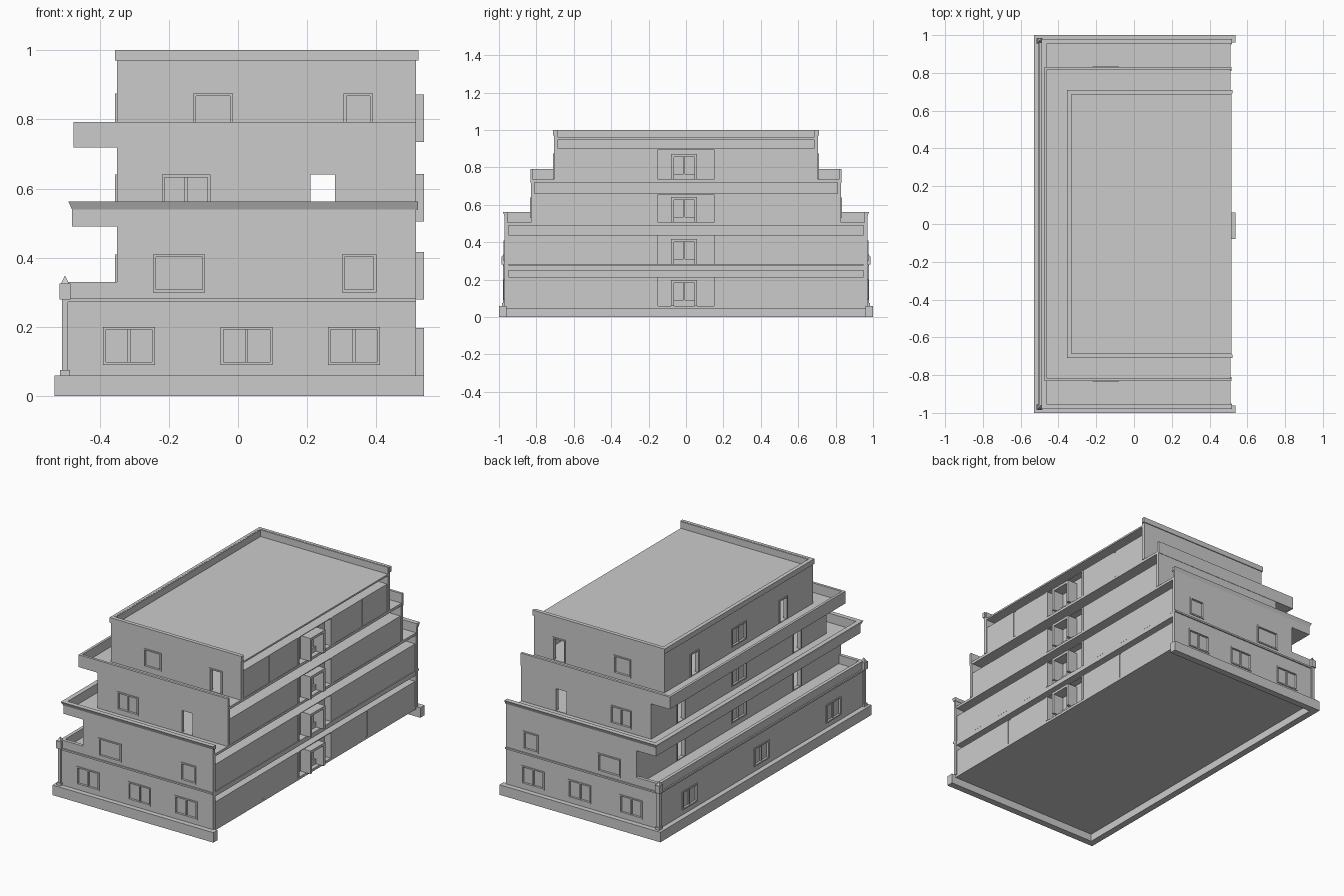
import bpy
import bmesh

cube = bpy.data.objects.get("Cube")
if cube:
    bpy.data.objects.remove(cube, do_unlink=True)

grey = bpy.data.materials.new("plain_grey")
grey.use_nodes = True
grey.diffuse_color = (0.6, 0.6, 0.6, 1)
grey.node_tree.nodes["Principled BSDF"].inputs["Base Color"].default_value = (0.6, 0.6, 0.6, 1)


def finish(name, bm):
    bmesh.ops.recalc_face_normals(bm, faces=bm.faces)
    mesh = bpy.data.meshes.new(name)
    bm.to_mesh(mesh)
    bm.free()
    mesh.materials.append(grey)
    obj = bpy.data.objects.new(name, mesh)
    bpy.context.collection.objects.link(obj)
    return obj


def add_loft(bm, low, z0, high, z1):
    """Closed solid between two outlines with matching points."""
    a = [bm.verts.new((x, y, z0)) for x, y in low]
    b = [bm.verts.new((x, y, z1)) for x, y in high]
    bm.faces.new(a[::-1])
    bm.faces.new(b)
    n = len(a)
    for i in range(n):
        j = (i + 1) % n
        bm.faces.new((a[i], a[j], b[j], b[i]))


def add_box(bm, x0, x1, y0, y1, z0, z1):
    outline = [(x0, y0), (x1, y0), (x1, y1), (x0, y1)]
    add_loft(bm, outline, z0, outline, z1)


def boxes(name, *specs):
    bm = bmesh.new()
    for spec in specs:
        add_box(bm, *spec)
    return finish(name, bm)


def u_outline(x0, x1, y, t):
    """Three-sided wall outline, open toward +x."""
    return [(x0, -y), (x1, -y), (x1, t - y), (x0 + t, t - y),
            (x0 + t, y - t), (x1, y - t), (x1, y), (x0, y)]


def u_wall(name, x0, x1, y, t, z0, z1, flare=0.0):
    bm = bmesh.new()
    add_loft(bm, u_outline(x0, x1, y, t), z0,
             u_outline(x0 - flare, x1, y + flare, t + flare), z1)
    return finish(name, bm)


def cut(target, cutter):
    """Cut openings, then drop the cutter."""
    mod = target.modifiers.new("openings", "BOOLEAN")
    mod.operation = "DIFFERENCE"
    mod.solver = "EXACT"
    mod.object = cutter
    graph = bpy.context.evaluated_depsgraph_get()
    mesh = bpy.data.meshes.new_from_object(target.evaluated_get(graph))
    target.modifiers.clear()
    target.data = mesh
    bpy.data.objects.remove(cutter, do_unlink=True)


def opening(cutter, trim, side, plane, a0, a1, z0, z1, kind):
    """One opening; side is 'x' for the -x wall, or +1 / -1 for the y walls."""
    def place(bm, b0, b1, d0, d1, c0, c1):
        # d is measured outward from the wall plane
        if side == "x":
            add_box(bm, plane - d1, plane - d0, b0, b1, c0, c1)
        else:
            lo, hi = sorted((side * (plane + d0), side * (plane + d1)))
            add_box(bm, b0, b1, lo, hi, c0, c1)

    place(cutter, a0, a1, -0.05, 0.05, z0, z1)
    if kind == "hole":
        return
    f = 0.008
    place(trim, a0, a0 + f, -0.02, 0.005, z0, z1)
    place(trim, a1 - f, a1, -0.02, 0.005, z0, z1)
    place(trim, a0 + f, a1 - f, -0.02, 0.005, z1 - f, z1)
    if kind == "door":
        return
    place(trim, a0 + f, a1 - f, -0.02, 0.005, z0, z0 + f)
    place(trim, a0 + f, a1 - f, -0.016, -0.008, z0 + f, z1 - f)
    if kind == "double":
        mid = (a0 + a1) / 2
        place(trim, mid - 0.004, mid + 0.004, -0.016, 0.0, z0 + f, z1 - f)


RIGHT = 0.515
# name, floor, ceiling, wall top, wall x, wall y, panel joint, y-wall openings, x-wall openings
STOREYS = [
    ("ground", 0.06, 0.215, 0.28, -0.5, 0.97, 0.49,
     [(-0.39, -0.24, 0.09, 0.2, "double"), (-0.05, 0.1, 0.09, 0.2, "double"),
      (0.26, 0.41, 0.09, 0.2, "double")],
     [(0.61, 0.75, 0.09, 0.2, "double"), (-0.07, 0.07, 0.09, 0.2, "double"),
      (-0.75, -0.61, 0.09, 0.2, "double")]),
    ("second", 0.28, 0.44, 0.49, -0.35, 0.97, None,
     [(-0.245, -0.095, 0.3, 0.41, "single"), (0.3, 0.4, 0.3, 0.41, "single")],
     [(0.51, 0.59, 0.285, 0.41, "door"), (-0.07, 0.07, 0.31, 0.41, "double"),
      (-0.59, -0.51, 0.285, 0.41, "door")]),
    ("third", 0.505, 0.66, 0.72, -0.35, 0.83, None,
     [(-0.22, -0.08, 0.53, 0.64, "double"), (0.21, 0.28, 0.508, 0.64, "hole")],
     [(0.51, 0.59, 0.508, 0.64, "door"), (-0.07, 0.07, 0.53, 0.64, "double"),
      (-0.59, -0.51, 0.508, 0.64, "door")]),
    ("top", 0.735, 0.9, 1.0, -0.35, 0.705, 0.44,
     [(-0.13, -0.015, 0.765, 0.875, "single"), (0.305, 0.39, 0.738, 0.875, "door")],
     [(0.38, 0.46, 0.738, 0.875, "door"), (-0.07, 0.07, 0.765, 0.875, "double"),
      (-0.46, -0.38, 0.738, 0.875, "door")]),
]

for name, floor, ceil, top, wx, wy, joint, y_open, x_open in STOREYS:
    # outer walls with windows and doors
    walls = u_wall(name + "_walls", wx, RIGHT, wy, 0.02, floor, top)
    cutter, trim = bmesh.new(), bmesh.new()
    for spec in y_open:
        for side in (-1, 1):
            opening(cutter, trim, side, wy, *spec)
    for spec in x_open:
        opening(cutter, trim, "x", wx, *spec)
    cut(walls, finish(name + "_cutter", cutter))
    finish(name + "_window_frames", trim)

    # suspended ceiling, open above at the +x side
    boxes(name + "_ceiling", (wx + 0.01, 0.51, -wy + 0.01, wy - 0.01, ceil - 0.004, ceil))

    # party wall panels on the +x side
    spans = [(0.165, wy - 0.02)]
    if joint:
        spans = [(0.165, joint - 0.01), (joint + 0.01, wy - 0.02)]
    panels = []
    for a, b in spans:
        panels += [(0.49, 0.51, a, b, floor, ceil), (0.49, 0.51, -b, -a, floor, ceil)]
    if joint:
        panels += [(0.4, 0.507, s * joint - 0.01, s * joint + 0.01, floor, ceil) for s in (-1, 1)]
    boxes(name + "_side_panels", *panels)

    # stair hall: partitions, back wall and projecting door surround
    boxes(name + "_hall_walls",
          (0.3, 0.513, -0.165, -0.15, floor, ceil),
          (0.3, 0.513, 0.15, 0.165, floor, ceil),
          (0.46, 0.47, -0.15, 0.15, floor, ceil))
    head = floor + 0.137
    boxes(name + "_hall_door",
          (0.47, 0.537, -0.08, -0.065, floor, head),
          (0.47, 0.537, 0.045, 0.06, floor, head),
          (0.47, 0.537, -0.065, 0.045, head - 0.015, head),
          (0.475, 0.485, -0.065, 0.045, floor, floor + 0.03),
          (0.475, 0.485, -0.014, -0.006, floor + 0.03, head - 0.015))

# plinth and floor slabs
u_wall("plinth", -0.53, 0.537, 1.0, 0.04, 0, 0.06)
boxes("ground_floor", (-0.5, 0.51, -0.97, 0.97, 0.045, 0.06))
boxes("second_floor", (-0.49, 0.512, -0.96, 0.96, 0.25, 0.278))
boxes("third_floor", (-0.48, 0.512, -0.965, 0.965, 0.49, 0.505))
boxes("top_floor", (-0.47, 0.512, -0.825, 0.825, 0.719, 0.735))
boxes("roof", (-0.34, RIGHT, -0.695, 0.695, 0.95, 0.96))
u_wall("roof_coping", -0.355, 0.522, 0.71, 0.018, 0.97, 1.001)

# string course and terrace parapets
u_wall("string_course", -0.508, RIGHT, 0.977, 0.015, 0.272, 0.282)
u_wall("lower_terrace_parapet", -0.5, -0.35, 0.97, 0.02, 0.28, 0.33)
u_wall("middle_terrace_parapet", -0.48, RIGHT, 0.97, 0.015, 0.49, 0.54)
u_wall("middle_terrace_coping", -0.48, 0.52, 0.97, 0.018, 0.54, 0.562, flare=0.01)
u_wall("upper_terrace_parapet", -0.475, RIGHT, 0.832, 0.015, 0.718, 0.792)

# corner posts with pointed caps
for side, label in ((-1, "front"), (1, "back")):
    bm = bmesh.new()
    cx, cy = -0.5, side * 0.97

    def square(r):
        return [(cx - r, cy - r), (cx + r, cy - r), (cx + r, cy + r), (cx - r, cy + r)]

    for r0, z0, r1, z1 in ((0.014, 0.06, 0.014, 0.075), (0.009, 0.075, 0.009, 0.28),
                           (0.016, 0.28, 0.016, 0.325), (0.012, 0.325, 0.001, 0.347)):
        add_loft(bm, square(r0), z0, square(r1), z1)
    finish(label + "_corner_post", bm)
